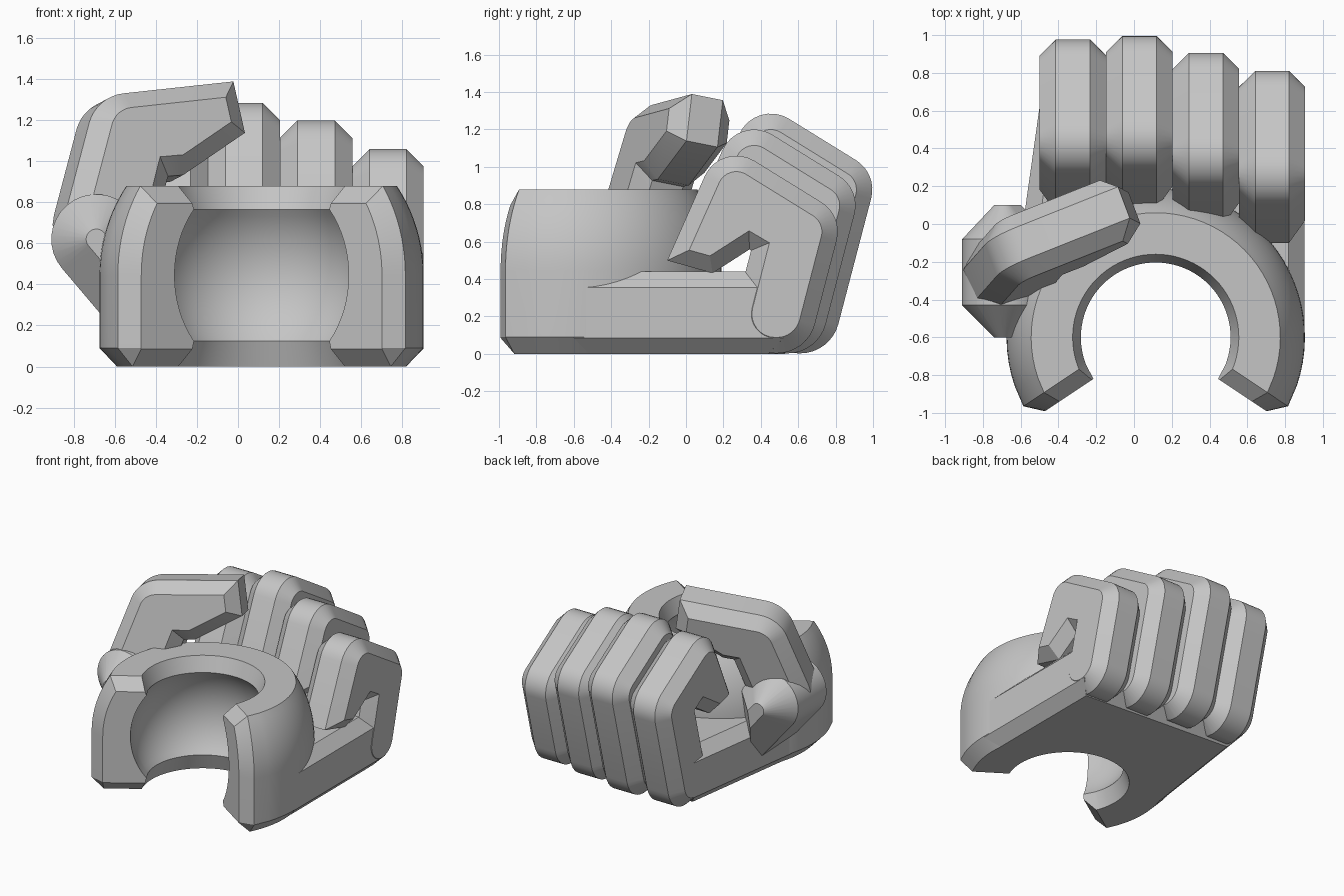
import bpy, bmesh
from math import sin, cos, asin, radians, atan2, pi
from mathutils import Vector

cube = bpy.data.objects.get("Cube")
if cube:
    bpy.data.objects.remove(cube, do_unlink=True)

GREY = (0.56, 0.56, 0.56, 1)
grey = bpy.data.materials.new("plain grey")
grey.use_nodes = True
grey.diffuse_color = GREY
grey.node_tree.nodes["Principled BSDF"].inputs["Base Color"].default_value = GREY

CH = 0.085  # common chamfer size


def outline(corners, d, steps=8):
    """Counter-clockwise polygon with rounded corners, grown outward by d."""
    pts = []
    for i, (x, y, r) in enumerate(corners):
        c = Vector((x, y))
        e1 = (c - Vector(corners[i - 1][:2])).normalized()
        e2 = (Vector(corners[(i + 1) % len(corners)][:2]) - c).normalized()
        n1, n2 = Vector((e1.y, -e1.x)), Vector((e2.y, -e2.x))
        mitre = (n1 + n2) / (1 + n1.dot(n2))
        if r == 0:
            pts.append(c + mitre * d)
            continue
        centre = c - mitre * r
        a = atan2(n1.y, n1.x)
        sweep = (atan2(n2.y, n2.x) - a) % (2 * pi)
        for k in range(steps + 1):
            t = a + sweep * k / steps
            pts.append(centre + Vector((cos(t), sin(t))) * (r + d))
    return pts


def loft(name, rings):
    """Skin a stack of matching point loops and cap both ends."""
    bm = bmesh.new()
    loops = [[bm.verts.new(p) for p in ring] for ring in rings]
    n = len(loops[0])
    for a, b in zip(loops, loops[1:]):
        for i in range(n):
            j = (i + 1) % n
            bm.faces.new((a[i], a[j], b[j], b[i]))
    bm.faces.new(loops[0])
    bm.faces.new(loops[-1])
    bmesh.ops.remove_doubles(bm, verts=bm.verts, dist=0.0005)
    bmesh.ops.recalc_face_normals(bm, faces=bm.faces)
    mesh = bpy.data.meshes.new(name)
    bm.to_mesh(mesh)
    bm.free()
    mesh.materials.append(grey)
    obj = bpy.data.objects.new(name, mesh)
    bpy.context.collection.objects.link(obj)
    bpy.ops.object.select_all(action="DESELECT")
    obj.select_set(True)
    bpy.context.view_layer.objects.active = obj
    bpy.ops.object.shade_smooth_by_angle(angle=radians(28))


def slab(name, corners, layers, place):
    """Chamfered plate: layers are (growth, position along the axis)."""
    loft(name, [[place(p.x, p.y, t) for p in outline(corners, d)] for d, t in layers])


# Open ball socket: one cross-section swept round, with chamfered ends
CX, CY, CZ = 0.115, -0.6, 0.445


def socket_section(inset):
    pts = []
    for k in range(17):                                  # ball cavity
        t = radians(-39 + 78 * k / 16)
        pts.append((0.51 * cos(t), CZ + 0.51 * sin(t)))
    top, R = 0.88 - inset, 0.79 - inset
    pts.append((0.44 - 0.4 * inset, top))
    start = asin((top - CZ) / R)
    for k in range(11):                                  # rounded outside
        t = start * (1 - k / 10)
        pts.append((R * cos(t), CZ + R * sin(t)))
    pts += [(R, 0.09), (0.705, inset), (0.44 - 0.4 * inset, inset)]
    return pts


def swept(section, angle_of):
    return [(CX + r * cos(angle_of(r)), CY + r * sin(angle_of(r)), z) for r, z in section]


A0 = radians(-33.7)
A1 = pi - A0
full, small = socket_section(0), socket_section(CH)
rings = [swept(small, lambda r: A0), swept(full, lambda r: A0 + asin(CH / r))]
for k in range(49):
    a = A0 + 0.26 + (A1 - A0 - 0.52) * k / 48
    rings.append(swept(full, lambda r: a))
rings += [swept(full, lambda r: A1 - asin(CH / r)), swept(small, lambda r: A1)]
loft("ball_socket", rings)

# Palm slab, hollowed where it meets the socket
HOLE = 0.57
palm = [(CX + HOLE, CY, 0), (0.902, CY, 0), (0.902, 0.52, 0), (-0.5, 0.62, 0),
        (-0.672, CY, 0), (CX - HOLE, CY, 0)]
for k in range(1, 24):
    t = pi * (1 - k / 24)
    palm.append((CX + HOLE * cos(t), CY + HOLE * sin(t), 0))
slab("palm", palm, [(-CH, 0), (0, CH), (0, 0.355), (-CH, 0.44)],
     lambda x, y, t: (x, y, t))


# Curled fingers: same hook, shifted back and with a longer first segment
def finger(name, x0, x1, back, lift):
    dy = back + 0.265 * lift
    hook = [(0.316 + back, 0.088, 0.125), (0.583 + back, 0.088, 0.125)]
    upper = [(0.742, 0.7, 0.1), (0.224, 1.02, 0.1), (0.017, 0.555, 0),
             (0.128, 0.524, 0), (0.337, 0.658, 0), (0.446, 0.594, 0)]
    hook += [(y + dy, z + lift, r) for y, z, r in upper]
    slab(name, hook, [(0, x0), (CH, x0 + CH), (CH, x1 - CH), (0, x1)],
         lambda y, z, t: (t, y, z))


finger("index_finger", -0.5, -0.147, 0.12, 0.17)
finger("middle_finger", -0.147, 0.205, 0.125, 0.225)
finger("ring_finger", 0.205, 0.557, 0.058, 0.14)
finger("little_finger", 0.557, 0.905, 0, 0)

# Thumb knuckle: round-nosed block tapering at both ends
knuckle = [(-0.512, 0.07, 0), (-0.42, 0.64, 0), (-0.664, 0.93, 0.219), (-1.0, 0.646, 0.219)]
slab("thumb_knuckle", knuckle, [(-0.17, -0.6), (0, -0.43), (0, -0.08), (-0.17, 0.1)],
     lambda x, z, t: (x, t, z))

# Thumb: bent plate, turned and leaning over the palm
thumb = [(-0.82, 0.595, 0.11), (-0.54, 0.595, 0.11), (-0.44, 0.99, 0), (-0.327, 1.0, 0),
         (-0.093, 1.16, 0), (-0.12, 1.28, 0), (-0.655, 1.222, 0.11)]
SLOPE, LEAN = 0.376, 0.2
across = Vector((SLOPE, -1, LEAN)).normalized()
HALF = 0.175


def thumb_place(x, z, t):
    y = 0.07 + SLOPE * (x + 0.106) + LEAN * (z - 1.25)
    return Vector((x, y, z)) + across * t


slab("thumb", thumb, [(0, -HALF), (CH, CH - HALF), (CH, HALF - CH), (0, HALF)], thumb_place)
